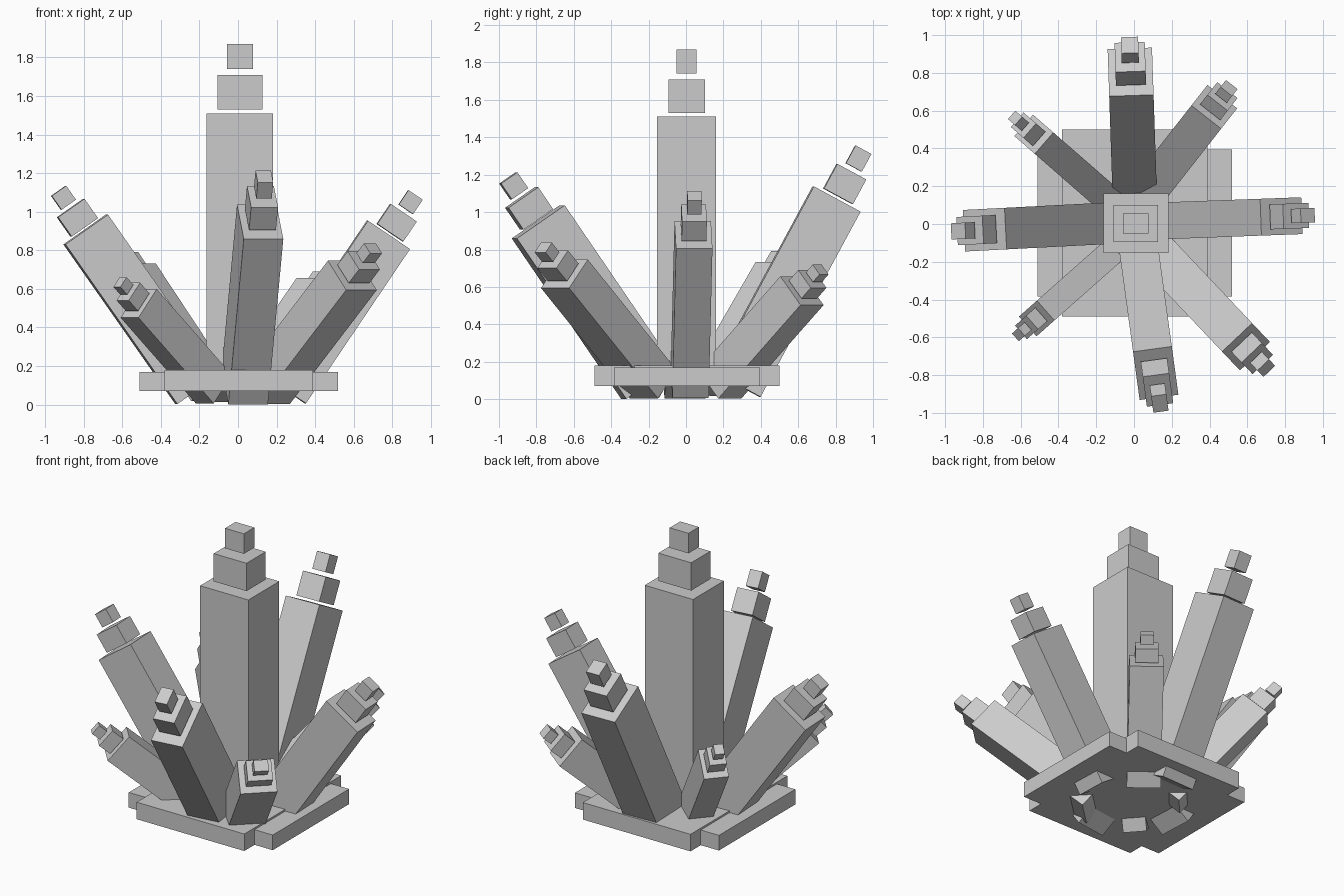
import bpy
import bmesh
from mathutils import Matrix, Vector

cube = bpy.data.objects.get("Cube")
if cube:
    bpy.data.objects.remove(cube, do_unlink=True)

# One flat stone colour
stone = bpy.data.materials.new("stone_grey")
stone.use_nodes = True
grey = (0.6, 0.6, 0.6, 1)
stone.diffuse_color = grey
stone.node_tree.nodes["Principled BSDF"].inputs["Base Color"].default_value = grey


def add_box(bm, origin, frame, width, depth, start, end):
    """Box along the frame's z axis, from start to end measured from origin."""
    size = Matrix.Diagonal((width, depth, end - start, 1))
    place = Matrix.Translation(origin) @ frame.to_4x4()
    lift = Matrix.Translation((0, 0, (start + end) / 2))
    bmesh.ops.create_cube(bm, size=1, matrix=place @ lift @ size)


def finish(bm, name):
    mesh = bpy.data.meshes.new(name)
    bm.to_mesh(mesh)
    bm.free()
    mesh.materials.append(stone)
    obj = bpy.data.objects.new(name, mesh)
    bpy.context.collection.objects.link(obj)


def crystal(name, base, top, width, depth, cap):
    """Square shaft with two shrinking blocks floating at its tip."""
    base, top = Vector(base), Vector(top)
    axis = (top - base).normalized()
    outward = Vector((axis.x, axis.y, 0))
    if outward.length < 0.01:
        outward = Vector((0, 1, 0))
    side = outward.cross(Vector((0, 0, 1))).normalized()
    radial = axis.cross(side)
    frame = Matrix((side, radial, axis)).transposed()
    length = (top - base).length
    bm = bmesh.new()
    add_box(bm, base, frame, width, depth, 0, length)
    add_box(bm, base, frame, width * 0.68, depth * 0.62,
            length + cap * 0.055, length + cap * 0.555)
    add_box(bm, base, frame, width * 0.39, depth * 0.34,
            length + cap * 0.64, length + cap)
    finish(bm, name)


# Crossed base plates
for name, width, depth, top in (("base_plate_long", 0.77, 0.99, 0.18),
                                ("base_plate_wide", 1.03, 0.78, 0.168)):
    bm = bmesh.new()
    add_box(bm, Vector((0.003, 0.005, 0)), Matrix.Identity(3), width, depth, 0.07, top)
    finish(bm, name)

# Upright crystal and the ring of leaning ones
crystal("centre_crystal", (0.01, 0.003, 0.1), (0.01, 0.003, 1.51), 0.345, 0.315, 0.36)
crystal("left_crystal", (0.24, 0.02, 0.08), (0.78, 0.04, 0.88), 0.195, 0.263, 0.25)
crystal("back_crystal", (0, 0.27, 0.08), (-0.018, 0.805, 1.07), 0.235, 0.284, 0.3)
crystal("right_crystal", (-0.21, 0, 0.08), (-0.79, -0.03, 0.908), 0.22, 0.269, 0.245)
crystal("front_crystal", (0.035, -0.205, 0.09), (0.115, -0.79, 0.948), 0.207, 0.313, 0.285)
crystal("front_left_crystal", (0.143, -0.175, 0.08), (0.593, -0.65, 0.67), 0.219, 0.205, 0.21)
crystal("front_right_crystal", (-0.125, -0.155, 0.08), (-0.515, -0.5, 0.525), 0.14, 0.195, 0.17)
crystal("back_right_crystal", (-0.14, 0.135, 0.08), (-0.53, 0.475, 0.67), 0.15, 0.19, 0.2)
crystal("back_left_crystal", (0.08, 0.18, 0.08), (0.425, 0.62, 0.58), 0.2, 0.206, 0.17)
